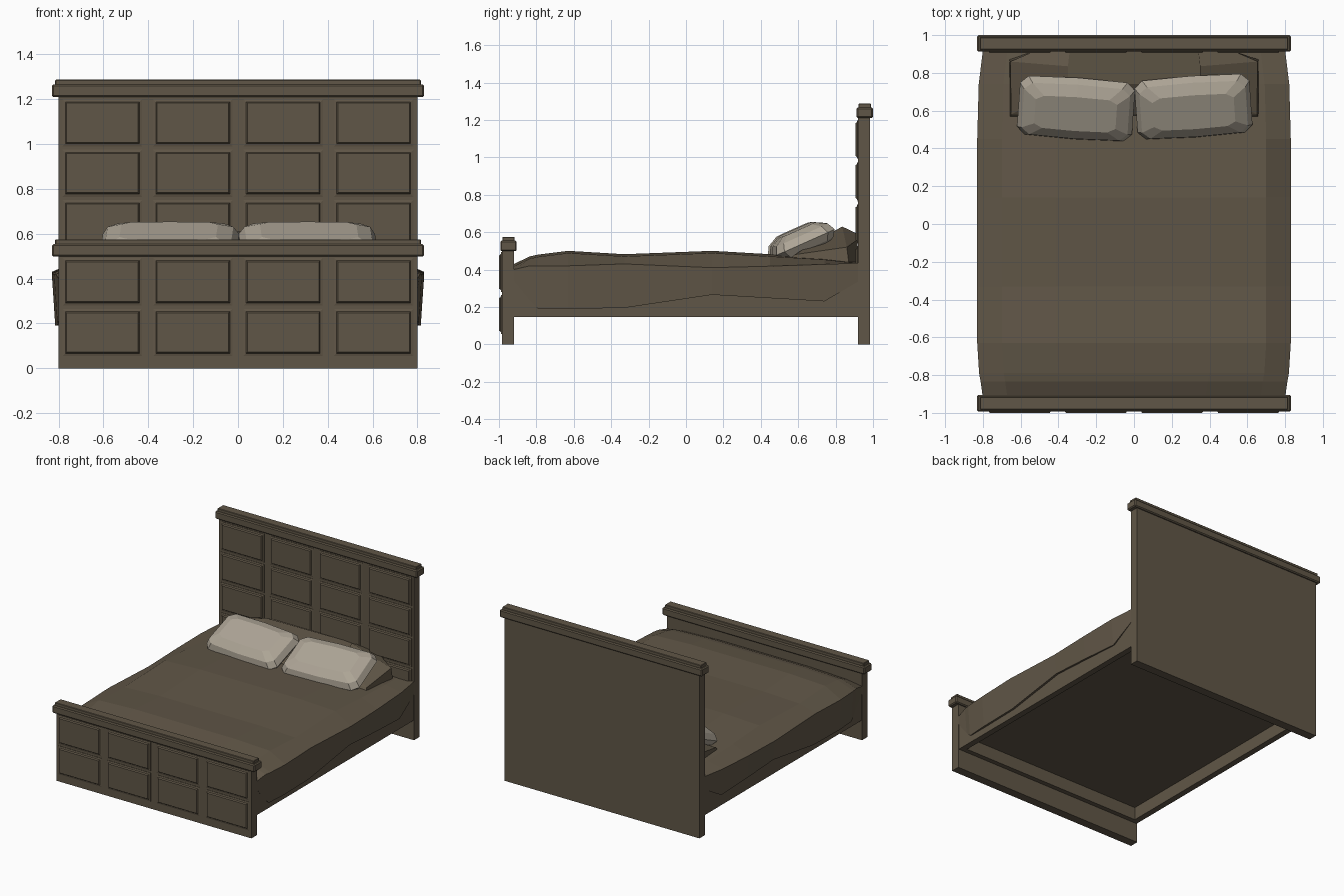
import bpy, bmesh, math
from mathutils import Matrix, Vector

if "Cube" in bpy.data.objects:
    bpy.data.objects.remove(bpy.data.objects["Cube"])


def material(name, rgb):
    m = bpy.data.materials.new(name)
    m.diffuse_color = (*rgb, 1)
    m.use_nodes = True
    m.node_tree.nodes["Principled BSDF"].inputs["Base Color"].default_value = m.diffuse_color
    return m


BROWN = material("dark brown", (0.118, 0.094, 0.063))
LINEN = material("pale linen", (0.42, 0.375, 0.305))


def finish(bm, name, mat):
    bmesh.ops.recalc_face_normals(bm, faces=bm.faces)
    me = bpy.data.meshes.new(name)
    bm.to_mesh(me)
    bm.free()
    me.materials.append(mat)
    ob = bpy.data.objects.new(name, me)
    bpy.context.collection.objects.link(ob)
    return ob


def box(name, lo, hi, bevel=0, mat=BROWN):
    bm = bmesh.new()
    lo, hi = Vector(lo), Vector(hi)
    bmesh.ops.create_cube(bm, size=1, matrix=Matrix.Translation((lo + hi) / 2)
                          @ Matrix.Diagonal((*(hi - lo), 1)))
    if bevel:
        bmesh.ops.bevel(bm, geom=bm.edges[:], offset=bevel, segments=1, affect='EDGES')
    return finish(bm, name, mat)


def loft(name, rings, mat, closed=True, caps=True, matrix=None):
    bm = bmesh.new()
    vs = [[bm.verts.new(p) for p in r] for r in rings]
    n = len(vs[0])
    for a, b in zip(vs, vs[1:]):
        for i in range(n if closed else n - 1):
            j = (i + 1) % n
            bm.faces.new((a[i], a[j], b[j], b[i]))
    if caps:
        bm.faces.new(vs[0])
        bm.faces.new(vs[-1])
    if matrix:
        bm.transform(matrix)
    return finish(bm, name, mat)


def rect(x0, x1, z0, z1, y, d=0):
    return [(x0 + d, y, z0 + d), (x1 - d, y, z0 + d), (x1 - d, y, z1 - d), (x0 + d, y, z1 - d)]


# Headboard and footboard: slab, two-step cap, grid of raised panels
def board(name, y0, y1, yc, top, rows):
    box(name, (-0.8, y0, 0), (0.8, y1, top + 0.02))
    box(name + "_cap", (-0.83, yc - 0.044, top), (0.83, yc + 0.044, top + 0.056), 0.007)
    box(name + "_cap_top", (-0.815, yc - 0.033, top + 0.05), (0.815, yc + 0.033, top + 0.077), 0.003)
    for r, (z0, z1) in enumerate(rows):
        for c in range(4):
            x = -0.605 + c * 0.4033
            loft(f"{name}_panel_{r}_{c}",
                 [rect(x - 0.177, x + 0.177, z0, z1, y0 + 0.001),
                  rect(x - 0.177, x + 0.177, z0, z1, y0 - 0.003),
                  rect(x - 0.177, x + 0.177, z0, z1, y0 - 0.006, 0.012),
                  rect(x - 0.177, x + 0.177, z0, z1, y0 - 0.015, 0.018)], BROWN)


board("headboard", 0.92, 0.985, 0.956, 1.21,
      [(0.99, 1.2), (0.765, 0.975), (0.54, 0.75), (0.315, 0.525)])
board("footboard", -0.985, -0.92, -0.949, 0.498, [(0.28, 0.493), (0.055, 0.265)])

# Side rails and mattress base
for s, side in ((-1, "left"), (1, "right")):
    xs = sorted((s * 0.75, s * 0.795))
    box(side + "_rail", (xs[0], -0.925, 0.145), (xs[1], 0.925, 0.36))
for y, end in ((-0.925, "foot"), (0.885, "head")):
    box(end + "_rail", (-0.75, y, 0.145), (0.75, y + 0.04, 0.36))
box("mattress_base", (-0.752, -0.92, 0.24), (0.752, 0.92, 0.39))

# Blanket: y, half width, hem height, edge height, crest height
stations = [(-0.92, 0.80, 0.34, 0.40, 0.43), (-0.835, 0.812, 0.235, 0.42, 0.47),
            (-0.79, 0.82, 0.19, 0.42, 0.48),
            (-0.63, 0.83, 0.19, 0.42, 0.5), (-0.33, 0.83, 0.195, 0.43, 0.482),
            (0.14, 0.83, 0.265, 0.41, 0.5), (0.45, 0.83, 0.247, 0.418, 0.482),
            (0.74, 0.822, 0.23, 0.428, 0.465), (0.92, 0.80, 0.335, 0.435, 0.445)]
rings = []
for y, w, hem, edge, crest in stations:
    half = [(0.79, hem + 0.006), (w - 0.015 if abs(y) < 0.9 else w - 0.002, hem), (w, edge),
            (w - 0.13, crest - 0.012), (w - 0.42, crest)]
    rings.append([(x, y, z) for x, z in half] + [(-x, y, z) for x, z in reversed(half)])
loft("blanket", rings, BROWN, closed=False, caps=False)


# Pillows: stacked chamfered outlines, tilted back
def pillow(name, size, loc, tilt, yaw, mat):
    L, W, T = size
    rings = []
    for s, h in ((0.5, -1), (0.86, -0.6), (1, -0.05), (0.88, 0.55), (0.55, 1)):
        a, b, c = L * (0.35 + 0.65 * s), W * s, 0.14 * L
        rings.append([(x, y, h * T) for x, y in (
            (a, b - c * s), (a - c, b), (0, b * 1.05), (-a + c, b), (-a, b - c * s),
            (-a, -b + c * s), (-a + c, -b), (0, -b * 1.05), (a - c, -b), (a, -b + c * s))])
    m = (Matrix.Translation(loc) @ Matrix.Rotation(math.radians(yaw), 4, 'Z')
         @ Matrix.Rotation(math.radians(tilt), 4, 'X'))
    return loft(name, rings, mat, matrix=m)


pillow("left_pillow", (0.305, 0.17, 0.07), (-0.307, 0.61, 0.55), 24, -4, LINEN)
pillow("right_pillow", (0.305, 0.17, 0.07), (0.315, 0.62, 0.55), 24, 4, LINEN)

# Brown bolster behind the pillows
loft("back_bolster", [
    [(-0.66, 0.56, 0.455), (0.66, 0.56, 0.455), (0.66, 0.87, 0.44), (0.52, 0.918, 0.44),
     (-0.52, 0.918, 0.44), (-0.66, 0.87, 0.44)],
    [(-0.65, 0.58, 0.48), (0.65, 0.58, 0.48), (0.655, 0.86, 0.52), (0.52, 0.918, 0.56),
     (-0.52, 0.918, 0.56), (-0.655, 0.86, 0.52)],
    [(-0.35, 0.74, 0.575), (0.35, 0.74, 0.575), (0.35, 0.835, 0.63), (0.34, 0.918, 0.59),
     (-0.34, 0.918, 0.59), (-0.35, 0.835, 0.63)]], BROWN)
